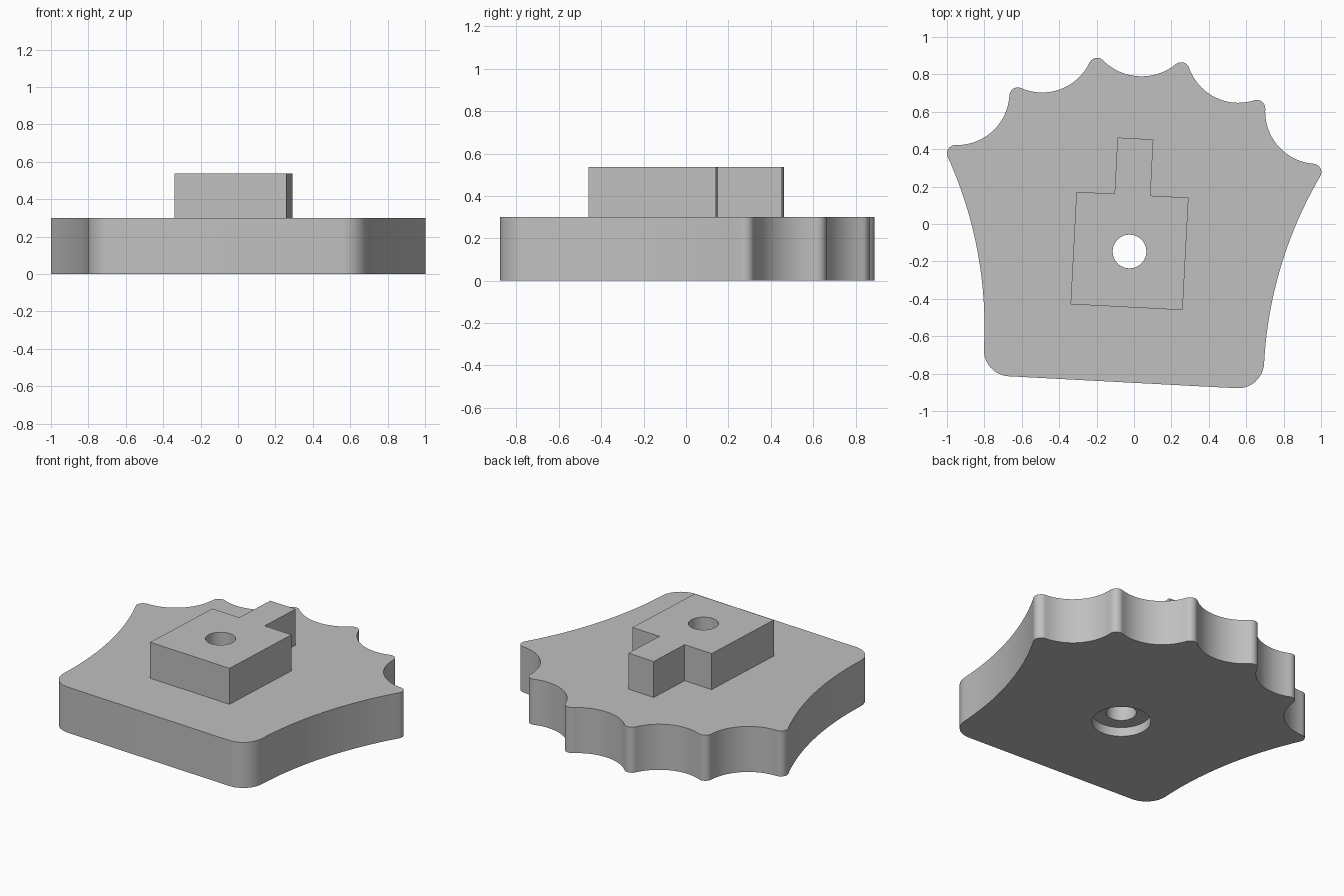
import bpy
import bmesh
import math
from mathutils import Vector, Matrix

BASE_TOP, BLOCK_TOP = 0.30, 0.537
TILT = Matrix.Translation((-0.024, -0.147, 0)) @ Matrix.Rotation(math.radians(-3), 4, 'Z')

cube = bpy.data.objects.get("Cube")
if cube:
    bpy.data.objects.remove(cube, do_unlink=True)

grey = bpy.data.materials.new("plain grey")
grey.use_nodes = True
colour = (0.53, 0.53, 0.53, 1)
grey.diffuse_color = colour
grey.node_tree.nodes["Principled BSDF"].inputs["Base Color"].default_value = colour


def arc(centre, start, end, steps):
    """Points from start to end around centre, the short way round."""
    a, b = Vector(start) - centre, Vector(end) - centre
    first = math.atan2(a.y, a.x)
    turn = math.atan2(a.x * b.y - a.y * b.x, a.dot(b))
    return [centre + a.length * Vector((math.cos(first + turn * i / steps),
                                        math.sin(first + turn * i / steps)))
            for i in range(steps + 1)]


def circle(radius, count=64):
    return [Vector((radius * math.cos(math.tau * i / count),
                    radius * math.sin(math.tau * i / count))) for i in range(count)]


def prism(name, outline, bottom, top):
    """Extrude a closed outline between two heights."""
    bm = bmesh.new()
    face = bm.faces.new([bm.verts.new((p.x, p.y, bottom)) for p in outline])
    grown = bmesh.ops.extrude_face_region(bm, geom=[face])["geom"]
    moved = [g for g in grown if isinstance(g, bmesh.types.BMVert)]
    bmesh.ops.translate(bm, verts=moved, vec=(0, 0, top - bottom))
    bmesh.ops.recalc_face_normals(bm, faces=bm.faces)
    mesh = bpy.data.meshes.new(name)
    bm.to_mesh(mesh)
    bm.free()
    mesh.materials.append(grey)
    obj = bpy.data.objects.new(name, mesh)
    obj.matrix_world = TILT
    bpy.context.collection.objects.link(obj)
    return obj


def drill(obj, radius, bottom, top):
    """Cut a round hole on the common axis."""
    cutter = prism("cutter", circle(radius), bottom, top)
    mod = obj.modifiers.new("hole", 'BOOLEAN')
    mod.operation, mod.solver, mod.object = 'DIFFERENCE', 'EXACT', cutter
    bpy.context.view_layer.objects.active = obj
    bpy.ops.object.modifier_apply(modifier=mod.name)
    bpy.data.objects.remove(cutter, do_unlink=True)


def smooth(obj):
    bpy.ops.object.select_all(action='DESELECT')
    obj.select_set(True)
    bpy.context.view_layer.objects.active = obj
    bpy.ops.object.shade_smooth_by_angle(angle=math.radians(30))


# Plate outline: rounded tips (x, y, radius) joined by tangent hollows
tips = [(0.225, 0.98, 0.045), (0.64, 0.80, 0.045), (0.957, 0.475, 0.045), (0.61, -0.56, 0.14)]
hollows = [0.28, 0.28, 2.2]


def hollow_arc(tip_a, tip_b, radius, steps):
    """Concave arc touching two tips listed clockwise."""
    a, b = Vector(tip_a[:2]), Vector(tip_b[:2])
    da, db = radius + tip_a[2], radius + tip_b[2]
    span = (b - a).length
    along = (da ** 2 - db ** 2 + span ** 2) / (2 * span)
    d = (b - a) / span
    centre = a + d * along + Vector((-d.y, d.x)) * math.sqrt(da ** 2 - along ** 2)
    return arc(centre, a + (centre - a) * tip_a[2] / da, b + (centre - b) * tip_b[2] / db, steps)


mirrored_tip = (-tips[0][0],) + tips[0][1:]
crown = hollow_arc(mirrored_tip, tips[0], 0.29, 24)
pieces = [hollow_arc(tips[i], tips[i + 1], r, 24) for i, r in enumerate(hollows)]
half = crown[13:]
for tip, piece in zip(tips, pieces):
    half += arc(Vector(tip[:2]), half[-1], piece[0], 10)[1:-1] + piece
x, y, r = tips[-1]
half += arc(Vector((x, y)), half[-1], (x, y - r), 12)[1:]
outline = [crown[12]] + half + [Vector((-p.x, p.y)) for p in reversed(half)]

# Scalloped plate with through hole and shallow recess underneath
plate = prism("scalloped_plate", outline, 0, BASE_TOP)
drill(plate, 0.09, -0.1, BASE_TOP + 0.1)
drill(plate, 0.176, -0.1, 0.06)
smooth(plate)

# Square block with a tab pointing to the back
side = [(0.3, -0.298), (0.3, 0.304), (0.096, 0.304), (0.096, 0.605)]
block_outline = [Vector(p) for p in side] + [Vector((-px, py)) for px, py in reversed(side)]
block = prism("tabbed_block", block_outline, BASE_TOP, BLOCK_TOP)
drill(block, 0.09, BASE_TOP - 0.1, BLOCK_TOP + 0.1)
smooth(block)
